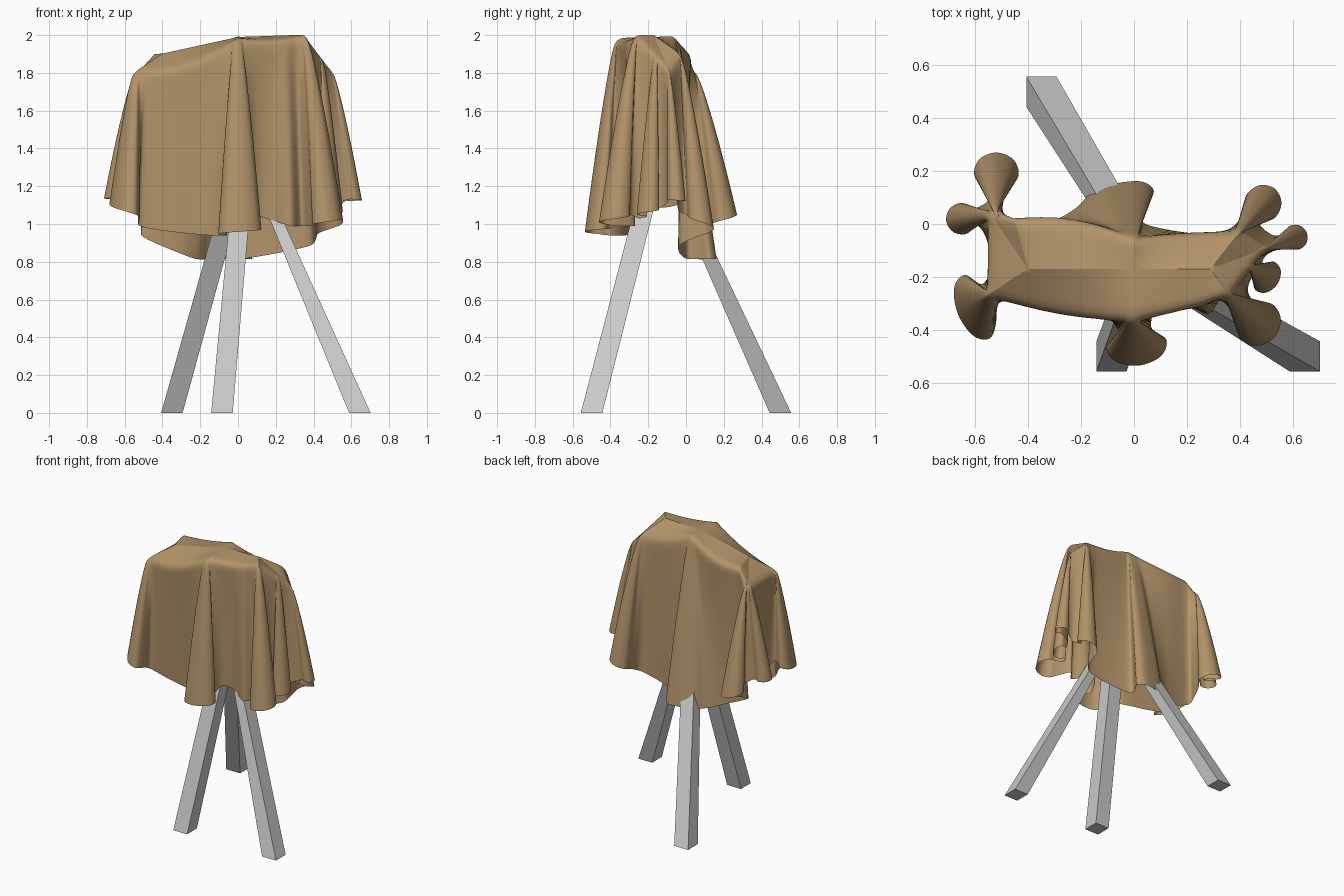
import bpy, math
from mathutils import Vector as V

if "Cube" in bpy.data.objects:
    bpy.data.objects.remove(bpy.data.objects["Cube"])

# Draped rim: hidden support corners, counter-clockwise from front left
RIM = [V(p) for p in [(-.555, -.27, 1.80), (0, -.37, 1.985), (.36, -.27, 2.0), (.50, -.09, 1.81),
                      (.40, -.03, 1.90), (0, -.055, 1.995), (-.45, .025, 1.90), (-.55, .05, 1.79)]]
SAG = [.05, .02, 0, 0, .03, .03, 0, 0]
BULGE = [-.025, -.01, 0, 0, .01, .035, 0, 0]


def rim(k):
    i = int(math.floor(k)) % 8
    f = k - math.floor(k)
    p = RIM[i].lerp(RIM[(i + 1) % 8], f)
    s = math.sin(math.pi * f)
    return p + V((0, BULGE[i] * s, -SAG[i] * s))


hem = []


# Fold: bulb-shaped hem section that flares from one rim corner
def fold(k, cx, cy, along, across, z0, z1, turn=0):
    d = V((cx, cy)) - rim(k).xy
    a = math.atan2(d.y, d.x) + turn
    u, w = V((math.cos(a), math.sin(a))), V((-math.sin(a), math.cos(a)))
    for j in range(7):
        s = math.radians(-147 + 49 * j)
        q = V((cx, cy)) + u * along * math.cos(s) + w * across * math.sin(s)
        hem.append((k + .02 * (j - 3), V((q.x, q.y, z0 + (z1 - z0) * j / 6))))


# Panel: flat hanging hem point between folds
def panel(k, x, y, z):
    hem.append((k, V((x, y, z))))


fold(0, -.60, -.315, .07, .13, 1.15, 1.03, -.4)
panel(.15, -.52, -.28, .99)
panel(.4, -.36, -.29, .96)
panel(.75, -.15, -.32, .94)
fold(1, .01, -.46, .075, .115, .94, .98)
panel(1.25, .09, -.31, 1.04)
panel(1.5, .18, -.29, 1.02)
panel(1.7, .28, -.34, .99)
panel(1.83, .34, -.27, .99)
fold(2, .47, -.375, .08, .09, .99, 1.05)
panel(2.3, .43, -.25, 1.03)
fold(2.6, .50, -.2, .05, .065, 1.04, 1.08)
panel(2.8, .51, -.11, 1.1)
fold(3, .61, -.05, .046, .048, 1.13, 1.12)
panel(3.5, .52, -.04, 1.07)
fold(4, .485, .075, .075, .07, 1.05, .93)
panel(4.25, .39, -.03, .89)
panel(4.5, .28, -.04, .86)
panel(4.8, .12, -.02, .83)
# broad back fold hanging over the back leg
for k, x, y in [(4.93, .03, .01), (4.96, .045, .07), (4.98, .075, .125), (5, .03, .16),
                (5.02, -.06, .155), (5.05, -.15, .13), (5.12, -.22, .06)]:
    panel(k, x, y, .815)
panel(5.4, -.32, .01, .85)
panel(6, -.5, -.01, .93)
panel(6.4, -.5, .06, .97)
fold(6.75, -.52, .195, .075, .085, 1.0, 1.10)
panel(6.9, -.55, .09, 1.1)
fold(7.05, -.65, .02, .06, .06, 1.13, 1.14)
panel(7.3, -.56, -.05, 1.1)
panel(7.6, -.54, -.15, 1.09)


# Smooth closed hem curve paired with rim points
def spline(a, b, c, d, t):
    return .5 * (2 * b + (c - a) * t + (2 * a - 5 * b + 4 * c - d) * t * t
                 + (3 * b - a - 3 * c + d) * t ** 3)


cols, n = [], len(hem)
for i in range(n):
    q = [hem[(i + o) % n][1] for o in (-1, 0, 1, 2)]
    k0, k1 = hem[i][0], hem[(i + 1) % n][0]
    if k1 < k0 - 4:
        k1 += 8
    for s in range(5):
        t = s / 5
        cols.append((rim(k0 + (k1 - k0) * t), spline(*q, t)))

# Cloth surface: top rows run to a ridge, side rows fall to the hem
TOP, SIDE = 7, 32
verts, faces = [], []
for P, Q in cols:
    rx = max(-.40, min(.29, P.x))
    ridge = V((rx, -.17, 1.99 + (.035 * rx if rx > 0 else .22 * rx)))
    col = [ridge.lerp(P, r / TOP) for r in range(TOP)]
    for r in range(SIDE + 1):
        t = r / SIDE
        p = P.lerp(Q, t)
        p.xy = P.xy.lerp(Q.xy, t ** .8)
        col.append(p)
    # soften the bend over the rim
    for _ in range(2):
        old = [p.copy() for p in col]
        for r in range(TOP - 3, TOP + 4):
            col[r] = old[r] * .5 + (old[r - 1] + old[r + 1]) * .25
    verts += col
R, C = TOP + SIDE + 1, len(cols)
for c in range(C):
    d = (c + 1) % C
    faces += [(c * R + r, c * R + r + 1, d * R + r + 1, d * R + r) for r in range(R - 1)]


def make(name, verts, faces):
    me = bpy.data.meshes.new(name)
    me.from_pydata([tuple(v) for v in verts], [], faces)
    me.validate()
    ob = bpy.data.objects.new(name, me)
    bpy.context.collection.objects.link(ob)
    return ob


cloth = make("draped_cloth", verts, faces)
mat = bpy.data.materials.new("tan_cloth")
mat.diffuse_color = (.45, .295, .145, 1)
mat.use_nodes = True
mat.node_tree.nodes["Principled BSDF"].inputs["Base Color"].default_value = mat.diffuse_color
cloth.data.materials.append(mat)
weld = cloth.modifiers.new("weld_ridge", 'WELD')
weld.merge_threshold = .0005
bpy.context.view_layer.objects.active = cloth
cloth.select_set(True)
bpy.ops.object.shade_smooth_by_angle(angle=math.radians(80))

# Three tapered square legs meeting under the cloth
CORNERS = [(-1, -1), (1, -1), (1, 1), (-1, 1)]
BOX = [(3, 2, 1, 0), (4, 5, 6, 7)] + [(i, (i + 1) % 4, (i + 1) % 4 + 4, i + 4) for i in range(4)]
for name, x, y, wx, wy in [("back_leg", -.35, .5, .05, .03), ("front_leg", -.085, -.5, .05, .05),
                           ("right_leg", .645, -.5, .025, .05)]:
    pts = [(x + .057 * a, y + .057 * b, 0) for a, b in CORNERS]
    pts += [(.04 + wx * a, -.14 + wy * b, 1.4) for a, b in CORNERS]
    make(name, pts, BOX)
